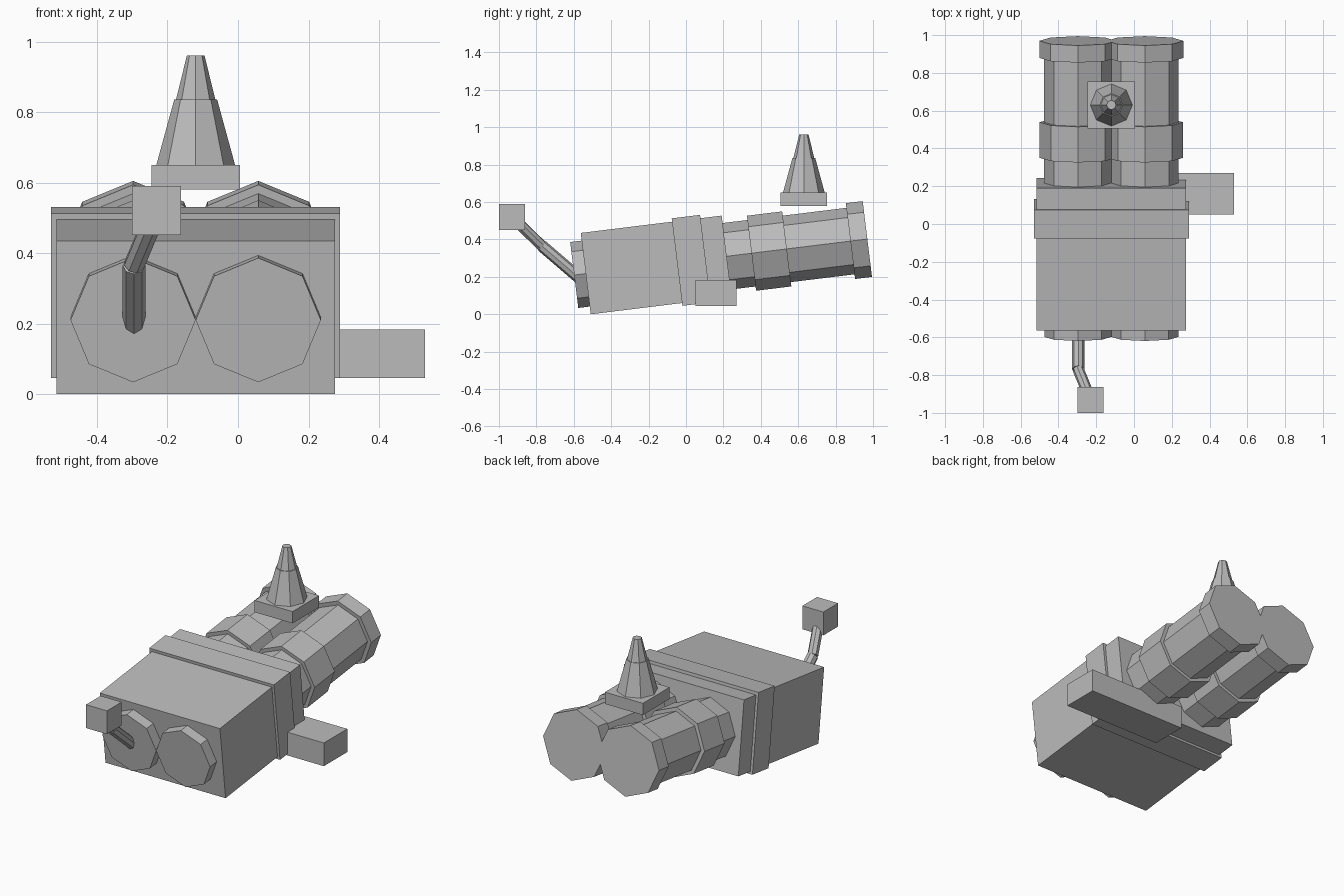
import bpy, bmesh, math
from mathutils import Matrix, Vector

if "Cube" in bpy.data.objects:
    bpy.data.objects.remove(bpy.data.objects["Cube"])

grey = bpy.data.materials.new("mid_grey")
grey.diffuse_color = (0.5, 0.5, 0.5, 1)
grey.use_nodes = True
grey.node_tree.nodes["Principled BSDF"].inputs["Base Color"].default_value = grey.diffuse_color

CX = -0.12                                     # centre line of the body
TILT = Matrix.Rotation(math.radians(7), 4, 'X')  # whole instrument leans up to the back


def finish(name, bm, matrix=Matrix()):
    bmesh.ops.recalc_face_normals(bm, faces=bm.faces)
    mesh = bpy.data.meshes.new(name)
    bm.to_mesh(mesh)
    bm.free()
    mesh.transform(matrix)
    mesh.materials.append(grey)
    obj = bpy.data.objects.new(name, mesh)
    bpy.context.collection.objects.link(obj)
    return obj


def box(name, lo, hi, matrix=Matrix()):
    lo, hi = Vector(lo), Vector(hi)
    bm = bmesh.new()
    bmesh.ops.create_cube(bm, size=1)
    for v in bm.verts:
        v.co = Vector([c * s for c, s in zip(v.co, hi - lo)]) + (lo + hi) / 2
    return finish(name, bm, matrix)


def lathe(name, profile, matrix):
    """Eight-sided solid from (height, radius) pairs along local z, corners on the axes."""
    bm = bmesh.new()
    rings = []
    for h, r in profile:
        rings.append([bm.verts.new((r * math.cos(k * math.pi / 4),
                                    r * math.sin(k * math.pi / 4), h)) for k in range(8)])
    for a, b in zip(rings, rings[1:]):
        for k in range(8):
            j = (k + 1) % 8
            bm.faces.new((a[k], a[j], b[j], b[k]))
    bm.faces.new(rings[0])
    bm.faces.new(rings[-1])
    return finish(name, bm, matrix)


def rod(name, a, b, r):
    a, b = Vector(a), Vector(b)
    d = b - a
    turn = d.to_track_quat('Z', 'Y').to_matrix().to_4x4()
    return lathe(name, [(0, r), (d.length, r)], Matrix.Translation(a) @ turn)


# Tilted housing with a raised band
box("housing", (CX - 0.395, -0.505, 0.067), (CX + 0.395, 0.254, 0.505), TILT)
box("housing_band", (CX - 0.41, -0.013, 0.052), (CX + 0.41, 0.14, 0.523), TILT)

# Paired eyepieces and stepped barrels, running along the tilted axis
along = Matrix.Rotation(-math.pi / 2, 4, 'X')
for side, sx in (("left", -1), ("right", 1)):
    axis = TILT @ Matrix.Translation((CX + sx * 0.1775, 0, 0.286)) @ along
    lathe(side + "_eyepiece", [(-0.567, 0.1775), (-0.45, 0.1775)], axis)
    lathe(side + "_barrel", [(0.20, 0.179), (0.388, 0.179), (0.388, 0.202), (0.578, 0.202),
                             (0.578, 0.179), (0.921, 0.179), (0.921, 0.204), (1.012, 0.204),
                             (1.012, 0.12)], axis)

# Upright cone on a square plate above the barrels
box("cone_plate", (-0.245, 0.505, 0.585), (0.005, 0.755, 0.655))
lathe("cone", [(0.65, 0.113), (0.84, 0.061), (0.84, 0.056), (0.965, 0.025)],
      Matrix.Translation((CX, 0.63, 0)))

# Side block reaching under the housing
box("side_block", (CX, 0.05, 0.05), (0.53, 0.27, 0.188))

# Bent arm with a cube at its end, in front of the left eyepiece
elbow = (-0.295, -0.77, 0.37)
rod("arm_lower", (-0.295, -0.56, 0.19), elbow, 0.032)
rod("arm_upper", elbow, (-0.23, -0.93, 0.525), 0.03)
box("arm_cube", (-0.30, -1.0, 0.456), (-0.162, -0.862, 0.595))

# Rest the model on the ground
bpy.context.view_layer.update()
low = min(v.co.z for o in bpy.data.objects for v in o.data.vertices)
for o in bpy.data.objects:
    o.data.transform(Matrix.Translation((0, 0, -low)))
